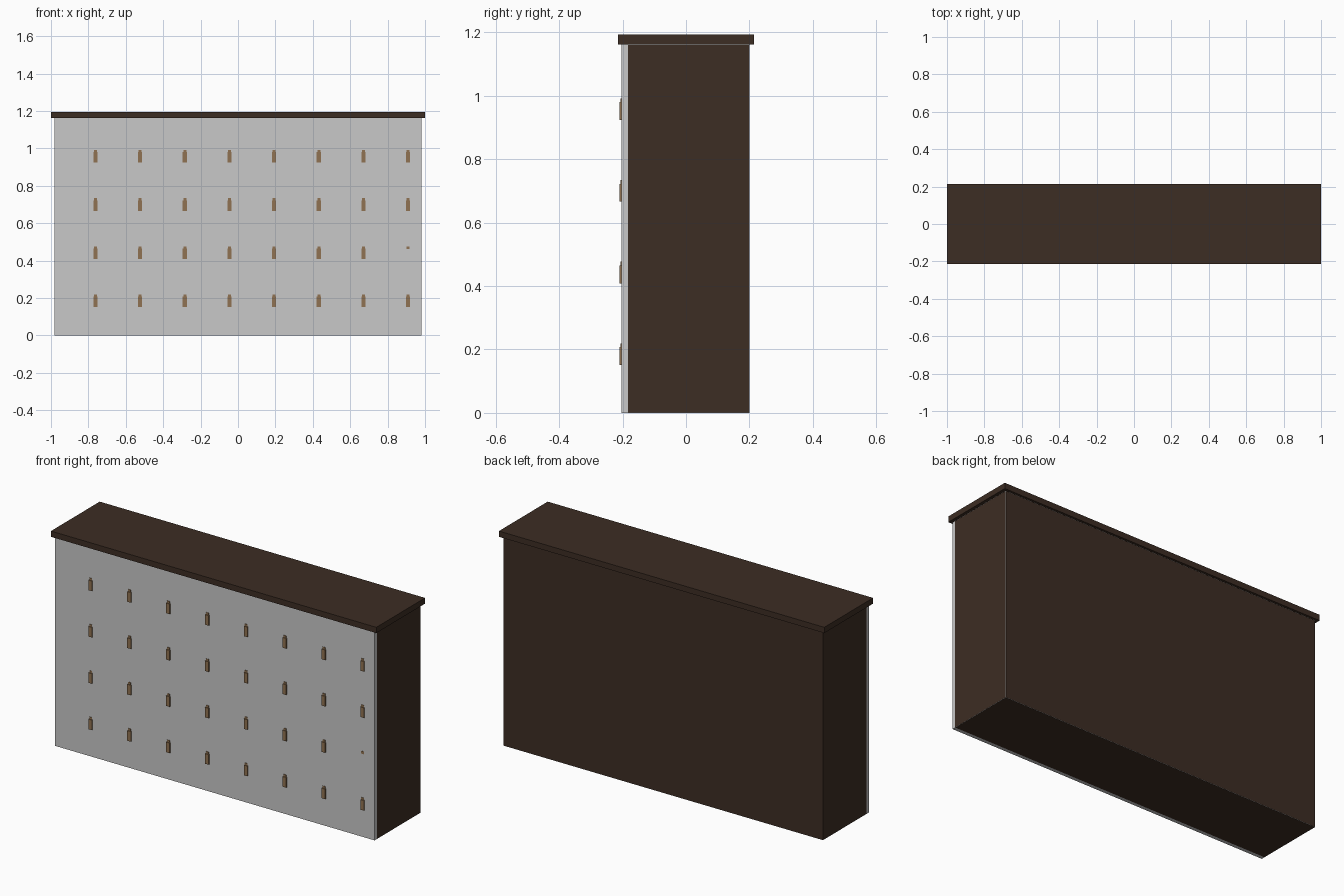
import bpy, bmesh
from mathutils import Vector

if "Cube" in bpy.data.objects:
    bpy.data.objects.remove(bpy.data.objects["Cube"])


def material(name, rgb):
    m = bpy.data.materials.new(name)
    m.diffuse_color = (*rgb, 1)
    m.use_nodes = True
    m.node_tree.nodes["Principled BSDF"].inputs["Base Color"].default_value = m.diffuse_color
    return m


wood = material("dark_wood", (0.046, 0.026, 0.017))
grey = material("light_grey", (0.58, 0.58, 0.58))
brass = material("aged_brass", (0.28, 0.17, 0.085))


def add_box(bm, lo, hi):
    lo, hi = Vector(lo), Vector(hi)
    verts = bmesh.ops.create_cube(bm, size=1)["verts"]
    for v in verts:
        v.co = Vector([(lo[i] + hi[i]) / 2 + v.co[i] * (hi[i] - lo[i]) for i in range(3)])


def finish(name, bm, *mats):
    me = bpy.data.meshes.new(name)
    bm.normal_update()
    bm.to_mesh(me)
    bm.free()
    for m in mats:
        me.materials.append(m)
    ob = bpy.data.objects.new(name, me)
    bpy.context.collection.objects.link(ob)
    return ob


# Cabinet body: grey edges, wood-faced sides, back and underside
bm = bmesh.new()
add_box(bm, (-0.982, -0.184, 0), (0.982, 0.2, 1.161))
bm.normal_update()
faces = [f for f in bm.faces if f.normal.y > -0.5 and f.normal.z < 0.5]
bmesh.ops.inset_individual(bm, faces=faces, thickness=0.0015)
for f in faces:
    f.material_index = 1
finish("cabinet_body", bm, grey, wood)

# Drawer front panel
bm = bmesh.new()
add_box(bm, (-0.982, -0.203, 0), (0.982, -0.184, 1.161))
finish("drawer_front", bm, grey)

# Overhanging top board
bm = bmesh.new()
add_box(bm, (-1, -0.214, 1.161), (1, 0.214, 1.193))
finish("top_board", bm, wood)

# Drawer pulls: plate with a small tab above; one plate is missing
for row in range(4):
    for col in range(8):
        x, z = -0.762 + col * 0.2388, 0.151 + row * 0.2575
        bm = bmesh.new()
        add_box(bm, (x - 0.008, -0.206, z + 0.054), (x + 0.008, -0.203, z + 0.068))
        if (row, col) != (1, 7):
            add_box(bm, (x - 0.011, -0.2095, z), (x + 0.011, -0.203, z + 0.056))
        finish(f"drawer_pull_{row}_{col}", bm, brass)
